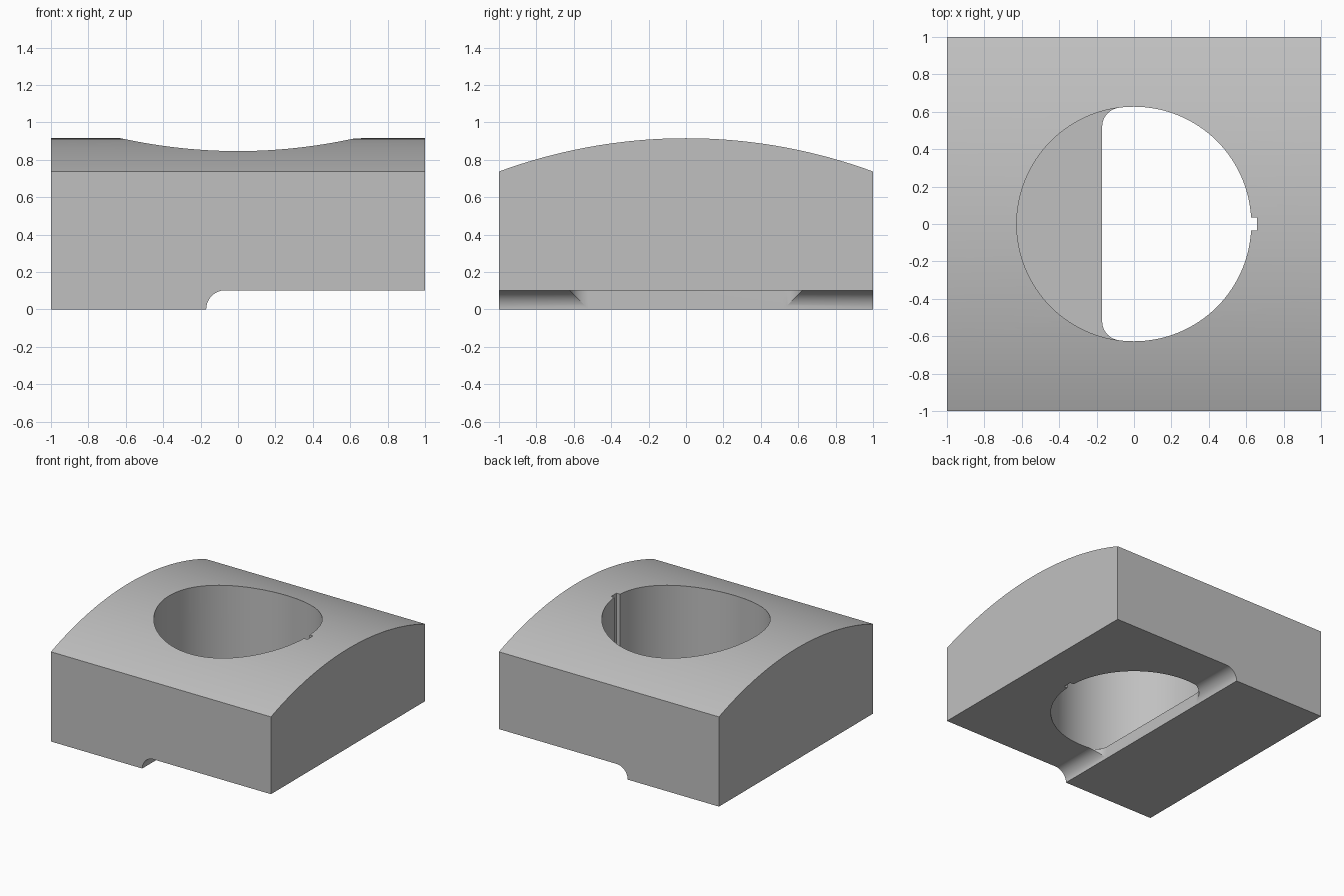
import bpy, bmesh, math
from mathutils import Vector

default = bpy.data.objects.get("Cube")
if default:
    bpy.data.objects.remove(default)

grey = bpy.data.materials.new("plain grey")
grey.use_nodes = True
colour = (0.53, 0.53, 0.53, 1)
grey.diffuse_color = colour
grey.node_tree.nodes["Principled BSDF"].inputs["Base Color"].default_value = colour


def arc(cx, cy, r, start, end, steps):
    """Points along an arc, angles in degrees."""
    angles = [math.radians(start + (end - start) * i / steps) for i in range(steps + 1)]
    return [(cx + r * math.cos(a), cy + r * math.sin(a)) for a in angles]


def prism(name, outline, axis, low, high):
    """Extrude a 2D outline along x, y or z."""
    place = {"x": lambda u, v: (low, u, v),
             "y": lambda u, v: (u, low, v),
             "z": lambda u, v: (u, v, low)}[axis]
    shift = Vector([(high - low) * (axis == a) for a in "xyz"])
    bm = bmesh.new()
    face = bm.faces.new([bm.verts.new(place(u, v)) for u, v in outline])
    new = bmesh.ops.extrude_face_region(bm, geom=[face])["geom"]
    bmesh.ops.translate(bm, vec=shift,
                        verts=[g for g in new if isinstance(g, bmesh.types.BMVert)])
    bmesh.ops.recalc_face_normals(bm, faces=bm.faces)
    mesh = bpy.data.meshes.new(name)
    bm.to_mesh(mesh)
    bm.free()
    mesh.materials.append(grey)
    obj = bpy.data.objects.new(name, mesh)
    bpy.context.collection.objects.link(obj)
    return obj


edge_z, top_z, bore_r = 0.737, 0.915, 0.627
ceiling, step_x, fillet = 0.102, -0.17, 0.102

# Block with an arched top
rise = top_z - edge_z
arch_r = (1 + rise ** 2) / (2 * rise)
half = math.degrees(math.asin(1 / arch_r))
crown = arc(0, top_z - arch_r, arch_r, 90 - half, 90 + half, 48)
block = prism("arched_block", [(-1, 0), (1, 0)] + crown, "x", -1, 1)

# Step under the block, with a rounded inner corner
step = prism("step_cutter",
             [(1.2, -0.2), (1.2, ceiling)]
             + arc(step_x + fillet, 0, fillet, 90, 180, 16)
             + [(step_x, -0.2)], "y", -1.2, 1.2)

# Round blind bore, just meeting the step ceiling
bore = prism("bore_cutter", arc(0, 0, bore_r, 0, 360, 128)[:-1], "z", ceiling - 0.002, 1.2)

# Opening from the bore into the step, with rounded corners
cx = step_x + fillet
cy = math.sqrt(bore_r ** 2 - cx ** 2) - fillet - 0.001
opening = prism("opening_cutter",
                arc(cx, cy, fillet, 90, 180, 16) + arc(cx, -cy, fillet, 180, 270, 16),
                "z", -0.2, 0.3)

# Keyway slot in the bore wall
keyway = prism("keyway_cutter",
               [(0.5, -0.036), (0.657, -0.036), (0.657, 0.036), (0.5, 0.036)],
               "z", 0.05, 1.3)

for cutter in (step, bore, opening, keyway):
    cut = block.modifiers.new(cutter.name, "BOOLEAN")
    cut.operation = "DIFFERENCE"
    cut.solver = "EXACT"
    cut.object = cutter

bpy.ops.object.select_all(action="DESELECT")
bpy.context.view_layer.objects.active = block
block.select_set(True)
for cut in list(block.modifiers):
    bpy.ops.object.modifier_apply(modifier=cut.name)
for cutter in (step, bore, opening, keyway):
    bpy.data.objects.remove(cutter)
bpy.ops.object.shade_smooth_by_angle(angle=math.radians(15))
